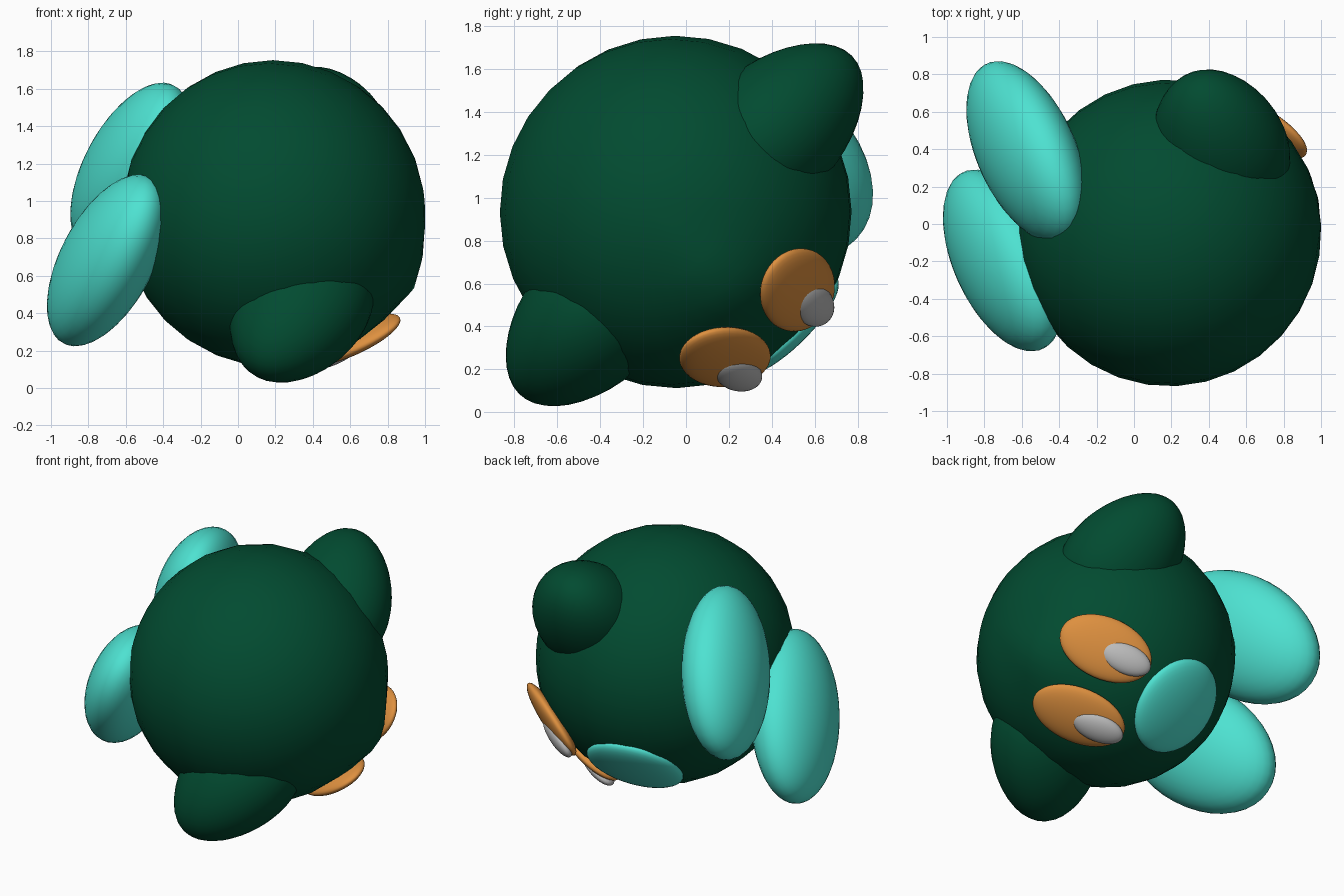
import bpy
from math import radians, sin, cos, exp
from mathutils import Vector, Matrix

if "Cube" in bpy.data.objects:
    bpy.data.objects.remove(bpy.data.objects["Cube"])

# Tilted frame of the creature: SIDE (towards one arm), UP (crown), FACE (forward)
CENTRE = Vector((0.19, -0.048, 0.933))
SIDE = Vector((0.10, 0.695, 0.71)).normalized()
UP = Vector((0.988, -0.146, 0.004))
UP = (UP - UP.dot(SIDE) * SIDE).normalized()
FACE = SIDE.cross(UP)


def local(s, u, f):
    return SIDE * s + UP * u + FACE * f


def material(name, rgb):
    m = bpy.data.materials.new(name)
    m.diffuse_color = (*rgb, 1)
    m.use_nodes = True
    m.node_tree.nodes["Principled BSDF"].inputs["Base Color"].default_value = m.diffuse_color
    return m


green = material("dark green", (0.0005, 0.07, 0.03))
teal = material("turquoise", (0.075, 0.76, 0.64))
orange = material("orange", (0.73, 0.28, 0.05))
grey = material("light grey", (0.5, 0.5, 0.5))


def ellipsoid(name, offset, axes, radii, mat, segs=40, rings=20, taper=0.0):
    """Ball scaled along three perpendicular axes, placed relative to the body centre.
    Taper narrows it towards the end of the first axis."""
    bpy.ops.mesh.primitive_uv_sphere_add(segments=segs, ring_count=rings, radius=1)
    ob = bpy.context.object
    ob.name = name
    for v in ob.data.vertices:
        k = 1 - taper * v.co.x
        v.co.y *= k
        v.co.z *= k
    rot = Matrix(axes).transposed()
    m = Matrix.Translation(CENTRE + offset) @ (rot @ Matrix.Diagonal(radii)).to_4x4()
    ob.data.transform(m)
    if m.determinant() < 0:
        ob.data.flip_normals()
    ob.data.materials.append(mat)
    bpy.ops.object.shade_smooth()
    return ob


# Round body with a small brow bump above the eyes
body = ellipsoid("body", Vector(), (SIDE, -FACE, UP), (0.82, 0.82, 0.81), green, 32, 16)
brow = local(-0.03, 0.73, 0.53).normalized()
for v in body.data.vertices:
    d = v.co - CENTRE
    a = d.angle(brow)
    v.co += d.normalized() * 0.06 * exp(-(a / 0.25) ** 2)

# Arms, eyes and pupils on both sides; the face sits slightly off centre
for s, tag in ((1, "left"), (-1, "right")):
    t = radians(20)
    along = SIDE * s * cos(t) - UP * sin(t)
    across = UP * cos(t) + SIDE * s * sin(t)
    ellipsoid("arm_" + tag, local(0.645 * s, 0.19, 0.085),
              (along, FACE, across), (0.48, 0.32, 0.36), green, taper=0.13)

    side = 0.235 * s - 0.052
    direction = local(side, 0.385, 0.70).normalized()
    tilt = local(side, 0.35, 0.715).normalized()
    down = local(-0.03, -0.875, 0.485)
    down = (down - down.dot(tilt) * tilt).normalized()
    width = tilt.cross(down)
    ellipsoid("eye_" + tag, direction * 0.825, (down, width, tilt),
              (0.305, 0.195, 0.06), orange)
    ellipsoid("pupil_" + tag, direction * 0.86 + down * 0.14 - SIDE * 0.01,
              (down, width, tilt), (0.17, 0.095, 0.05), grey, 32, 16)

# Round mouth pad
n = local(-0.03, -0.226, 0.785).normalized()
m = (SIDE - SIDE.dot(n) * n).normalized()
ellipsoid("mouth", n * 0.755, (m, n.cross(m), n), (0.32, 0.31, 0.085), teal)

# Flat oval feet, toes tipped down
toe = FACE * cos(radians(30)) - UP * sin(radians(30))
sole = UP * cos(radians(30)) + FACE * sin(radians(30))
for tag, pos in (("left", (-0.765, 0.433, 0.24)), ("right", (-0.89, -0.147, -0.25))):
    ellipsoid("foot_" + tag, Vector(pos), (SIDE, toe, sole), (0.385, 0.59, 0.235), teal)
